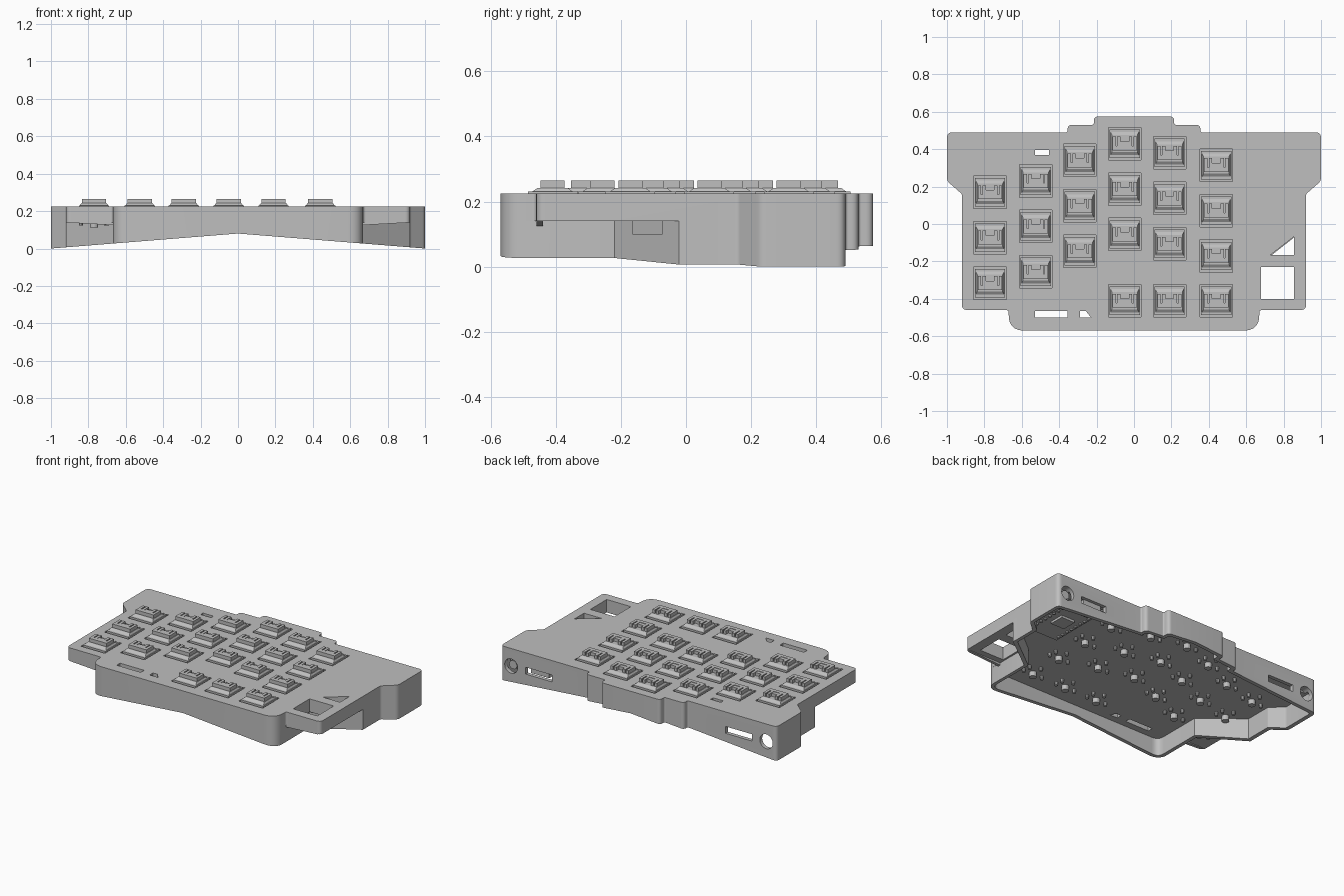
import bpy, bmesh, math
from mathutils import Matrix, Vector

if "Cube" in bpy.data.objects:
    bpy.data.objects.remove(bpy.data.objects["Cube"])

gray = bpy.data.materials.new("plain_gray")
gray.use_nodes = True
gray.diffuse_color = (0.52, 0.52, 0.52, 1)
gray.node_tree.nodes["Principled BSDF"].inputs["Base Color"].default_value = (0.52, 0.52, 0.52, 1)


def link(name, bm):
    bmesh.ops.recalc_face_normals(bm, faces=bm.faces[:])
    mesh = bpy.data.meshes.new(name)
    bm.to_mesh(mesh)
    bm.free()
    mesh.materials.append(gray)
    obj = bpy.data.objects.new(name, mesh)
    bpy.context.collection.objects.link(obj)
    return obj


def prism(bm, points, low, high, along_y=False):
    """Extrude a flat outline along z, or an x-z profile along y."""
    def place(p, h):
        return (p[0], h, p[1]) if along_y else (p[0], p[1], h)
    bottom = [bm.verts.new(place(p, low)) for p in points]
    top = [bm.verts.new(place(p, high)) for p in points]
    bm.faces.new(bottom[::-1])
    bm.faces.new(top)
    for i in range(len(points)):
        j = (i + 1) % len(points)
        bm.faces.new((bottom[i], bottom[j], top[j], top[i]))


def box(bm, x0, x1, y0, y1, z0, z1):
    prism(bm, [(x0, y0), (x1, y0), (x1, y1), (x0, y1)], z0, z1)


def cylinder(bm, center, radius, depth, axis="Z", sides=20):
    turn = Matrix.Rotation(math.pi / 2, 4, "X") if axis == "Y" else Matrix()
    bmesh.ops.create_cone(bm, cap_ends=True, segments=sides, radius1=radius, radius2=radius,
                          depth=depth, matrix=Matrix.Translation(center) @ turn)


def mirrored(half):
    return half + [(-x, y, r) for x, y, r in reversed(half)]


def rounded(corners, steps=8):
    """Replace each (x, y, cut) corner by a curve of the given cut length."""
    out = []
    for i, (x, y, cut) in enumerate(corners):
        p = Vector((x, y))
        if cut == 0:
            out.append(p)
            continue
        a = p + (Vector(corners[i - 1][:2]) - p).normalized() * cut
        b = p + (Vector(corners[(i + 1) % len(corners)][:2]) - p).normalized() * cut
        for k in range(steps + 1):
            t = k / steps
            out.append(a * (1 - t) ** 2 + p * 2 * t * (1 - t) + b * t * t)
    return out


def inset(corners, d):
    """Offset a counter-clockwise outline inward by d."""
    out = []
    for i, (x, y, cut) in enumerate(corners):
        p = Vector((x, y))
        e1 = (p - Vector(corners[i - 1][:2])).normalized()
        e2 = (Vector(corners[(i + 1) % len(corners)][:2]) - p).normalized()
        n1, n2 = Vector((-e1.y, e1.x)), Vector((-e2.y, e2.x))
        q = p + (n1 + n2) * d / (1 + n1.dot(n2))
        out.append((q.x, q.y, cut * 0.6))
    return out


def carve(obj, bm):
    cutter = link("cutter", bm)
    cutter.hide_render = True
    mod = obj.modifiers.new("cut", "BOOLEAN")
    mod.operation, mod.solver, mod.object = "DIFFERENCE", "EXACT", cutter
    bpy.context.view_layer.objects.active = obj
    bpy.ops.object.modifier_apply(modifier=mod.name)
    bpy.data.objects.remove(cutter)


TOP = 0.225
columns = [(-0.77, 0.17, 3), (-0.525, 0.23, 3), (-0.29, 0.34, 3),
           (-0.05, 0.43, 3), (0.19, 0.38, 3), (0.44, 0.315, 3)]
keys = [(x, y - 0.243 * i) for x, y, n in columns for i in range(n)]
keys += [(x, -0.41) for x, _, _ in columns[3:]]

# Case outline: rear half shared by the plate and the cavity
rear = [(0.92, 0.16, 0.01), (1, 0.23, 0.02), (1, 0.49, 0.03), (0.355, 0.49, 0.01),
        (0.355, 0.53, 0.025), (0.215, 0.53, 0.01), (0.215, 0.575, 0.025)]
plate = mirrored([(0.67, -0.57, 0.085), (0.67, -0.46, 0.015), (0.92, -0.46, 0.03)] + rear)
skirt = mirrored([(0.67, -0.57, 0.085), (0.67, -0.22, 0), (0.92, -0.02, 0)] + rear)

bm = bmesh.new()
prism(bm, rounded(plate), -0.1, TOP)
case = link("case", bm)

# Space under the two front wings
bm = bmesh.new()
for s in (-1, 1):
    prism(bm, [(s * x, y) for x, y in
               [(0.668, -0.7), (0.668, -0.22), (0.922, -0.02), (1.1, -0.02), (1.1, -0.7)]], -0.2, 0.14)
carve(case, bm)

# Hollow inside
bm = bmesh.new()
prism(bm, rounded(inset(skirt, 0.025)), -0.3, 0.145)
carve(case, bm)

# Bottom edge rising to the middle
bm = bmesh.new()
prism(bm, [(-1.2, -0.016), (0, 0.08), (1.2, -0.016), (1.2, -0.4), (-1.2, -0.4)], -1, 1, True)
carve(case, bm)

# Openings through the plate
bm = bmesh.new()
box(bm, -0.53, -0.455, 0.37, 0.395, 0, 0.4)
box(bm, -0.53, -0.355, -0.5, -0.465, 0.1, 0.4)
box(bm, 0.68, 0.855, -0.4, -0.23, 0.1, 0.4)
prism(bm, [(0.73, -0.165), (0.855, -0.165), (0.855, -0.068)], 0.1, 0.4)
prism(bm, [(-0.29, -0.5), (-0.23, -0.5), (-0.258, -0.465), (-0.29, -0.465)], 0.1, 0.4)
carve(case, bm)

# Rear ports
bm = bmesh.new()
for s in (-1, 1):
    cylinder(bm, (s * 0.925, 0.49, 0.11), 0.047, 0.1, "Y", 32)
    x0, x1 = sorted((s * 0.63, s * 0.82))
    box(bm, x0, x1, 0.44, 0.54, 0.085, 0.13)
carve(case, bm)

# Shallow seats for the switches
bm = bmesh.new()
for x, y in keys:
    box(bm, x - 0.087, x + 0.087, y - 0.087, y + 0.087, 0.2, 0.3)
carve(case, bm)
case.select_set(True)
bpy.context.view_layer.objects.active = case
bpy.ops.object.shade_smooth_by_angle(angle=math.radians(20))

# Lip under each wing's front edge
for s, side in ((1, "left"), (-1, "right")):
    bm = bmesh.new()
    prism(bm, [(s * x, z) for x, z in [(0.9, 0.138), (0.668, 0.125), (0.668, 0.145), (0.9, 0.145)]],
          -0.459, -0.44, True)
    link("wing_lip_" + side, bm)

# Switch: housing, sloped cover and stem, with pins under the plate
bm = bmesh.new()
box(bm, -0.081, 0.081, -0.076, 0.076, 0.199, 0.231)
cover = [bm.verts.new((sx * w, sy * d, z)) for w, d, z in ((0.076, 0.062, 0.231), (0.068, 0.046, 0.242))
         for sx, sy in ((-1, -1), (1, -1), (1, 1), (-1, 1))]
bm.faces.new(cover[4:])
for i in range(4):
    j = (i + 1) % 4
    bm.faces.new((cover[i], cover[j], cover[j + 4], cover[i + 4]))
box(bm, -0.065, 0.065, -0.037, -0.012, 0.24, 0.265)
box(bm, -0.022, 0.022, -0.012, 0.012, 0.24, 0.262)
for s in (-1, 1):
    for x, w in ((0.056, 0.009), (0.031, 0.009)):
        box(bm, s * x - w, s * x + w, -0.012, 0.037, 0.24, 0.265)
cylinder(bm, (0, 0, 0.132), 0.022, 0.04, sides=16)
for x, y in ((-0.07, 0), (0.07, 0), (0, 0.075), (0.065, 0.05)):
    cylinder(bm, (x, y, 0.137), 0.011, 0.028, sides=10)
first = link("switch_1", bm)
first.location = (*keys[0], 0)
for n, (x, y) in enumerate(keys[1:], 2):
    switch = bpy.data.objects.new(f"switch_{n}", first.data)
    switch.location = (x, y, 0)
    bpy.context.collection.objects.link(switch)

# Controller board with its chips, and the two connectors behind the ports
bm = bmesh.new()
box(bm, 0.6, 0.84, 0.0, 0.44, 0.125, 0.135)
box(bm, 0.67, 0.77, 0.15, 0.25, 0.11, 0.126)
for i in range(10):
    for x in (0.62, 0.82):
        cylinder(bm, (x, 0.04 + i * 0.04, 0.13), 0.009, 0.03, sides=8)
box(bm, 0.61, 0.63, 0.02, 0.42, 0.134, 0.146)
box(bm, 0.81, 0.83, 0.02, 0.42, 0.134, 0.146)
link("controller_board", bm)
bm = bmesh.new()
box(bm, 0.66, 0.79, 0.36, 0.475, 0.095, 0.126)
link("data_connector", bm)
bm = bmesh.new()
box(bm, 0.88, 0.965, 0.3, 0.44, 0.075, 0.146)
cylinder(bm, (0.925, 0.45, 0.11), 0.028, 0.04, "Y")
link("round_connector", bm)
